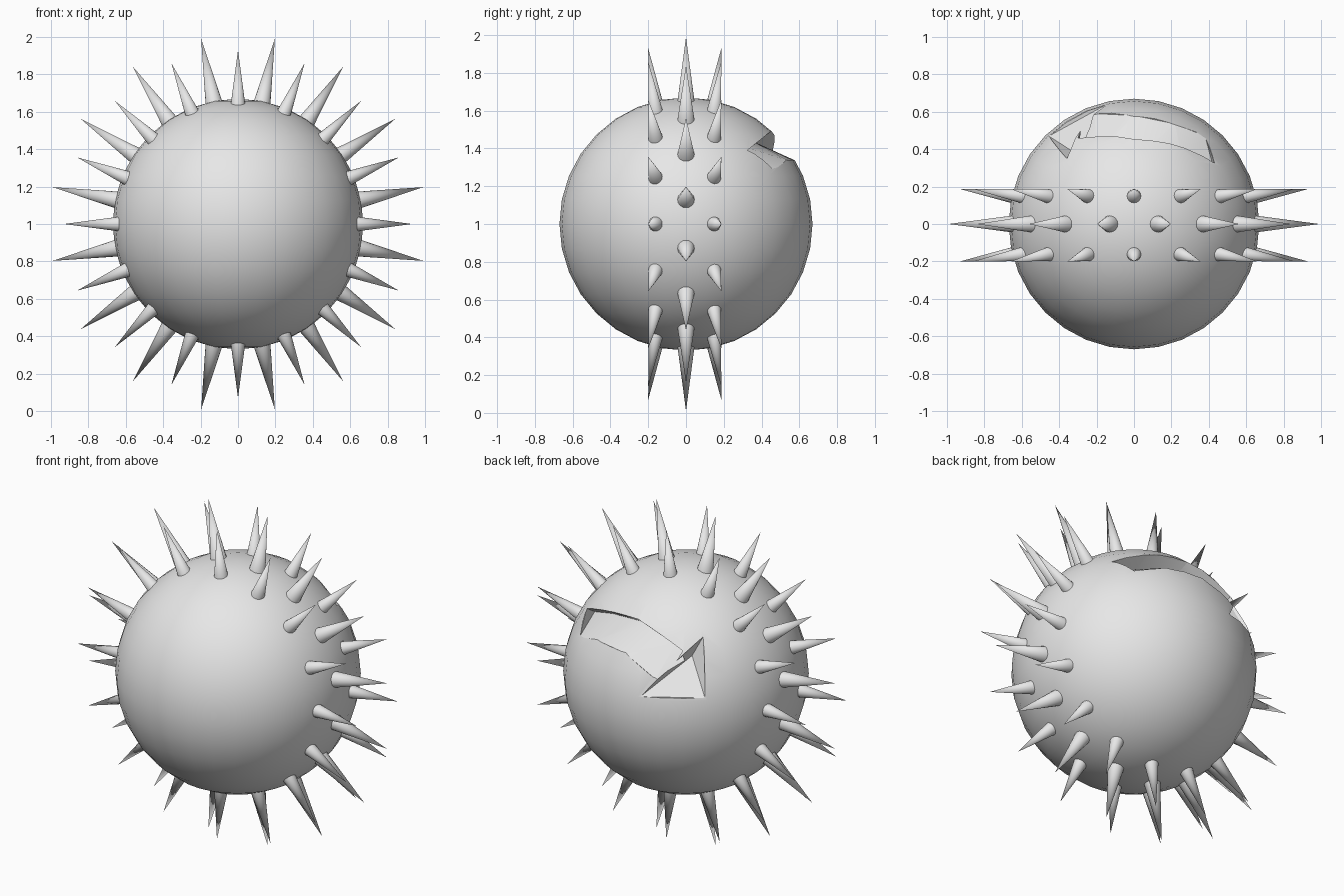
import bpy, bmesh, math
from mathutils import Vector

if "Cube" in bpy.data.objects:
    bpy.data.objects.remove(bpy.data.objects["Cube"], do_unlink=True)

R = 0.67
CENTRE = Vector((0, 0, 1))

grey = bpy.data.materials.new("light_grey")
grey.use_nodes = True
grey.diffuse_color = (0.8, 0.8, 0.8, 1)
grey.node_tree.nodes["Principled BSDF"].inputs["Base Color"].default_value = (0.8, 0.8, 0.8, 1)


def finish(name, bm):
    """Turn a bmesh into a grey object in the scene."""
    bmesh.ops.recalc_face_normals(bm, faces=bm.faces)
    mesh = bpy.data.meshes.new(name)
    bm.to_mesh(mesh)
    bm.free()
    mesh.materials.append(grey)
    obj = bpy.data.objects.new(name, mesh)
    bpy.context.collection.objects.link(obj)
    return obj


def on_ball(x, y):
    """Point on the upper half of the ball, relative to its centre."""
    return Vector((x, y, math.sqrt(R * R - x * x - y * y)))


def activate(obj):
    bpy.ops.object.select_all(action='DESELECT')
    obj.select_set(True)
    bpy.context.view_layer.objects.active = obj


# Ball
bm = bmesh.new()
bmesh.ops.create_uvsphere(bm, u_segments=32, v_segments=16, radius=R)
for v in bm.verts:
    v.co += CENTRE
ball = finish("ball", bm)
activate(ball)
bpy.ops.object.shade_smooth()

# Cutter for the curved groove: upper and lower edges, wedge section
stations = [((0.43, 0.33), (0.38, 0.47)), ((0.25, 0.415), (0.22, 0.535)),
            ((0.0, 0.455), (0.0, 0.58)), ((-0.21, 0.47), (-0.21, 0.59)),
            ((-0.30, 0.46), (-0.25, 0.585))]
inward = Vector((0.1, -0.8, -0.5)).normalized() * 0.11
bm = bmesh.new()
rings = []
for up, low in stations:
    u, l = on_ball(*up), on_ball(*low)
    section = (l, l * 1.25, u * 1.25, u, u + inward)
    rings.append([bm.verts.new(p + CENTRE) for p in section])
for a, b in zip(rings, rings[1:]):
    for i in range(5):
        j = (i + 1) % 5
        bm.faces.new((a[i], a[j], b[j], b[i]))
bm.faces.new(rings[0])
bm.faces.new(rings[-1])
bmesh.ops.triangulate(bm, faces=bm.faces)
groove = finish("groove_cutter", bm)

# Cutter for the three-cornered pit at the end of the groove
corners = [on_ball(-0.145, 0.64), on_ball(-0.36, 0.35), on_ball(-0.455, 0.47)]
points = corners + [c * 1.25 for c in corners] + [Vector((-0.30, 0.37, 0.32))]
bm = bmesh.new()
for p in points:
    bm.verts.new(p + CENTRE)
hull = bmesh.ops.convex_hull(bm, input=bm.verts)
pit = finish("pit_cutter", bm)

for cutter in (groove, pit):
    cutter.hide_render = True
    cut = ball.modifiers.new(cutter.name, 'BOOLEAN')
    cut.operation = 'DIFFERENCE'
    cut.solver = 'EXACT'
    cut.object = cutter
    activate(ball)
    bpy.ops.object.modifier_apply(modifier=cut.name)
    bpy.data.objects.remove(cutter, do_unlink=True)


def spike_row(name, phase, base_y, tip_y, tip_r, radius):
    """Ring of sixteen cones around the y axis."""
    bm = bmesh.new()
    for k in range(16):
        a = math.tau * (k + phase) / 16
        out = Vector((math.sin(a), 0, math.cos(a)))
        base = out * 0.60 + Vector((0, base_y, 0))
        tip = out * tip_r + Vector((0, tip_y, 0))
        axis = tip - base
        turn = axis.to_track_quat('Z', 'Y').to_matrix().to_4x4()
        turn.translation = CENTRE + (base + tip) / 2
        bmesh.ops.create_cone(bm, cap_ends=True, segments=16, radius1=radius,
                              radius2=0.0, depth=axis.length, matrix=turn)
    bmesh.ops.remove_doubles(bm, verts=bm.verts, dist=0.0001)
    row = finish(name, bm)
    activate(row)
    bpy.ops.object.shade_smooth_by_angle(angle=math.radians(40))


# Three rows of spikes
spike_row("middle_spikes", 0.5, 0.0, 0.0, 1.01, 0.053)
spike_row("front_spikes", 0.0, -0.155, -0.20, 0.93, 0.044)
spike_row("back_spikes", 0.0, 0.142, 0.187, 0.93, 0.044)

activate(ball)
bpy.ops.object.shade_smooth_by_angle(angle=math.radians(25))
